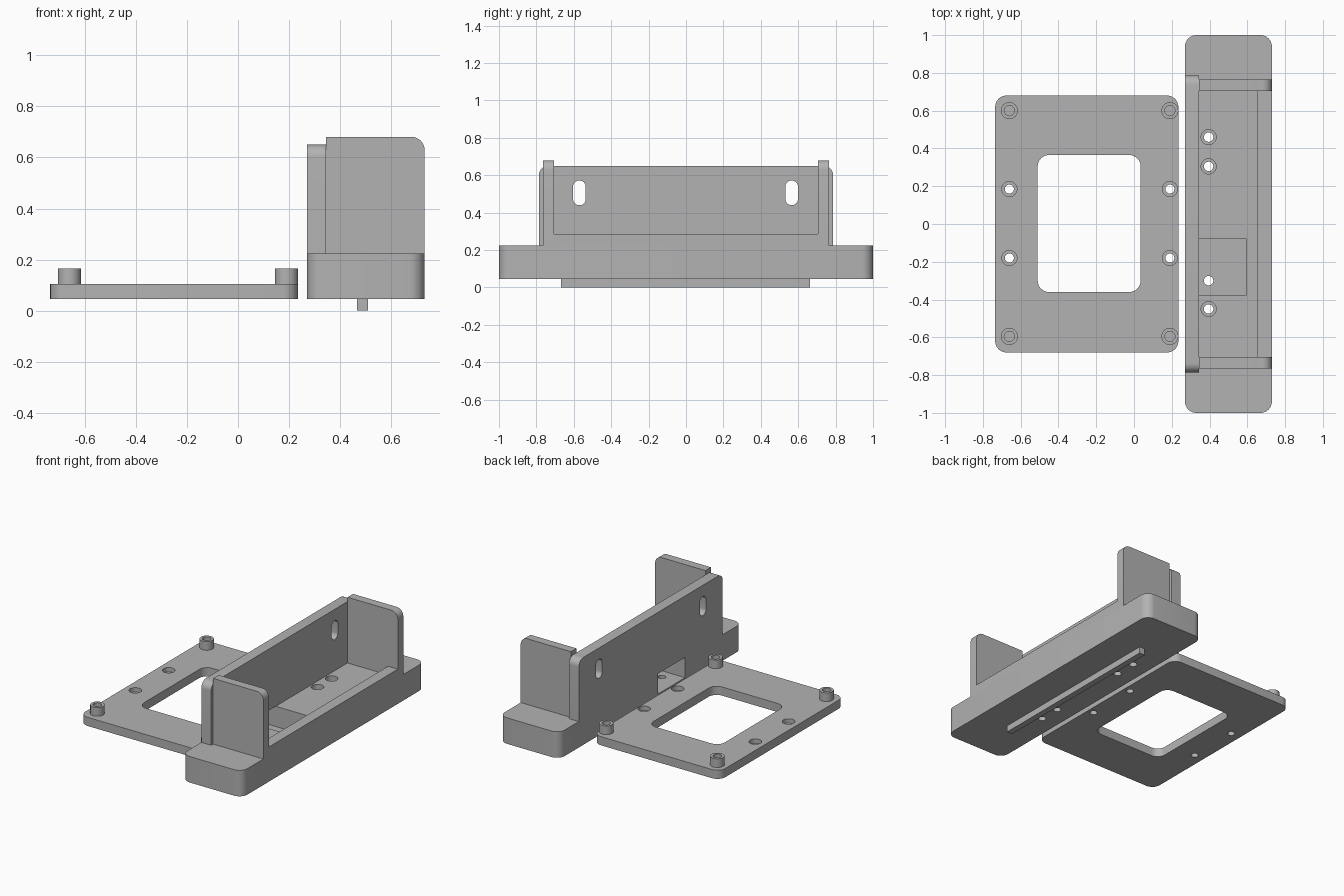
import bpy
import bmesh
from math import sin, cos, pi
from mathutils import Matrix

if "Cube" in bpy.data.objects:
    bpy.data.objects.remove(bpy.data.objects["Cube"])

GREY = (0.45, 0.45, 0.45, 1.0)
grey = bpy.data.materials.new("plain grey")
grey.use_nodes = True
grey.diffuse_color = GREY
grey.node_tree.nodes["Principled BSDF"].inputs["Base Color"].default_value = GREY

# Profile axes: which world axes the outline's (u, v) and the extrusion use
TURN = {
    "z": Matrix.Identity(3),
    "x": Matrix(((0, 0, 1), (1, 0, 0), (0, 1, 0))),    # u = y, v = z
    "y": Matrix(((1, 0, 0), (0, 0, -1), (0, 1, 0))),   # u = x, v = z, w = -y
}


def outline(u0, u1, v0, v1, radii=(0, 0, 0, 0), steps=8):
    """Rectangle with a radius per corner, anticlockwise from the low corner."""
    points = []
    corners = ((u0, v0, 1, 1), (u1, v0, -1, 1), (u1, v1, -1, -1), (u0, v1, 1, -1))
    for i, ((u, v, su, sv), r) in enumerate(zip(corners, radii)):
        if not r:
            points.append((u, v))
            continue
        for k in range(steps + 1):
            a = pi + (i + k / steps) * pi / 2
            points.append((u + su * r + r * cos(a), v + sv * r + r * sin(a)))
    return points


def circle(u, v, r, n=32):
    return [(u + r * cos(2 * pi * k / n), v + r * sin(2 * pi * k / n)) for k in range(n)]


def prism(name, points, w0, w1, axis="z"):
    bm = bmesh.new()
    low = [bm.verts.new(TURN[axis] @ Matrix.Translation((0, 0, w0)).to_3x3() @ p3)
           for p3 in vectors(points, w0)]
    high = [bm.verts.new(TURN[axis] @ p3) for p3 in vectors(points, w1)]
    bm.faces.new(low[::-1])
    bm.faces.new(high)
    for i in range(len(low)):
        j = (i + 1) % len(low)
        bm.faces.new((low[i], low[j], high[j], high[i]))
    bmesh.ops.recalc_face_normals(bm, faces=bm.faces)
    mesh = bpy.data.meshes.new(name)
    bm.to_mesh(mesh)
    bm.free()
    mesh.materials.append(grey)
    obj = bpy.data.objects.new(name, mesh)
    bpy.context.collection.objects.link(obj)
    return obj


def vectors(points, w):
    return [Matrix.Translation((u, v, w)).translation for u, v in points]


def cut(obj, cutters):
    """Subtract each cutter, bake the result and remove the cutters."""
    for cutter in cutters:
        cutter.hide_render = True
        mod = obj.modifiers.new("cut", "BOOLEAN")
        mod.operation, mod.solver, mod.object = "DIFFERENCE", "EXACT", cutter
    bpy.context.view_layer.update()
    graph = bpy.context.evaluated_depsgraph_get()
    mesh = bpy.data.meshes.new_from_object(obj.evaluated_get(graph))
    obj.modifiers.clear()
    obj.data = mesh
    for cutter in cutters:
        bpy.data.objects.remove(cutter)
    return obj


parts = []
BOTTOM, PLATE_TOP, BASE_TOP = 0.045, 0.105, 0.225
BACK, INNER, FRONT = 0.27, 0.345, 0.73
ROUND = (0.06,) * 4

# Mounting plate with a rounded window and stepped screw holes
plate = prism("mounting_plate", outline(-0.735, 0.235, -0.68, 0.68, ROUND), BOTTOM, PLATE_TOP)
holes = [prism("window_cutter", outline(-0.51, 0.035, -0.36, 0.365, ROUND), 0, 0.2)]
for x in (-0.66, 0.19):
    for y in (-0.18, 0.185):
        holes.append(prism("hole_cutter", circle(x, y, 0.024), 0, 0.2))
        holes.append(prism("recess_cutter", circle(x, y, 0.04), 0.075, 0.2))
parts.append(cut(plate, holes))

# Standoffs with blind holes
for x in (-0.66, 0.19):
    for y in (-0.595, 0.6):
        post = prism("standoff", circle(x, y, 0.045), PLATE_TOP, 0.165)
        bore = prism("bore_cutter", circle(x, y, 0.027), 0.115, 0.2)
        parts.append(cut(post, [bore]))

# Long base with a side notch and screw holes
base = prism("base", outline(BACK, FRONT, -1, 1, ROUND), BOTTOM, BASE_TOP)
holes = [prism("notch_cutter", outline(0.2, 0.595, -0.375, -0.08), 0.085, 0.4)]
for y in (-0.45, -0.3, 0.305, 0.46):
    holes.append(prism("hole_cutter", circle(0.395, y, 0.025), 0, 0.4))
    if y != -0.3:
        holes.append(prism("recess_cutter", circle(0.395, y, 0.04), 0.12, 0.4))
parts.append(cut(base, holes))

# Back wall with two upright slots
wall = prism("back_wall", outline(-0.787, 0.787, BASE_TOP, 0.65, (0, 0, 0.05, 0.05)),
             BACK, INNER, "x")
slots = [prism("slot_cutter", outline(y - 0.034, y + 0.034, 0.44, 0.572, (0.0335,) * 4),
               0.2, 0.4, "x") for y in (-0.57, 0.565)]
parts.append(cut(wall, slots))

# End walls with one rounded top corner
for side, y in (("right", -0.735), ("left", 0.735)):
    parts.append(prism(side + "_end_wall",
                       outline(INNER, FRONT, BASE_TOP, 0.68, (0, 0, 0.05, 0)),
                       -y - 0.03, -y + 0.03, "y"))

# Low lip along the open side and the rail underneath
parts.append(prism("lip", outline(0.655, FRONT, -0.705, 0.705), BASE_TOP, 0.285))
parts.append(prism("bottom_rail", outline(0.466, 0.508, -0.667, 0.662), 0, BOTTOM))

# Smooth the round corners, keep the edges sharp
bpy.ops.object.select_all(action="DESELECT")
for obj in parts:
    obj.select_set(True)
bpy.context.view_layer.objects.active = parts[0]
bpy.ops.object.shade_smooth_by_angle(angle=pi / 6)
